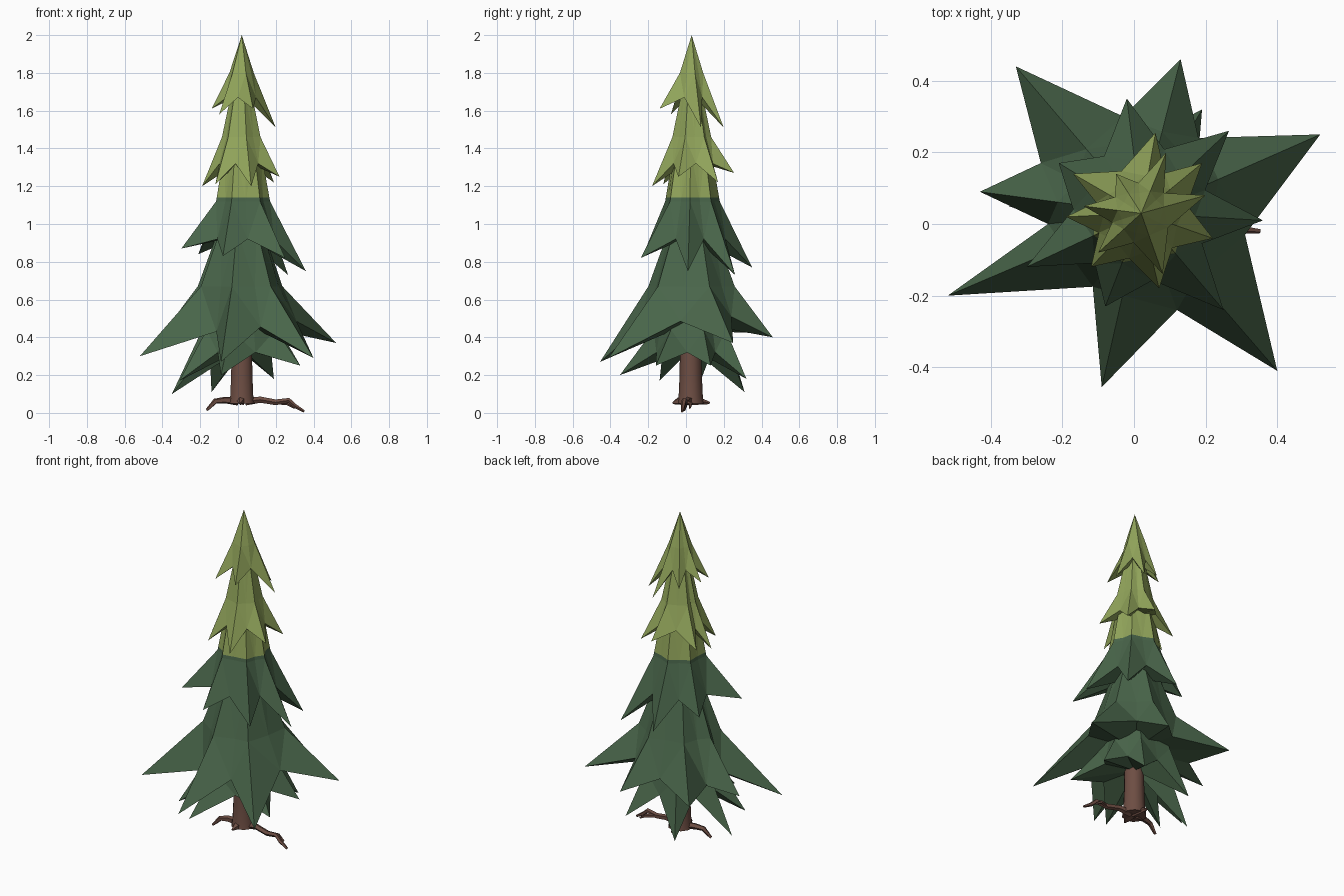
import bpy, bmesh, math
from mathutils import Vector

if "Cube" in bpy.data.objects:
    bpy.data.objects.remove(bpy.data.objects["Cube"])

CX, CY = 0.02, 0.03          # tree axis
SPLIT = 1.14                 # height where dark needles become light


def material(name, rgb):
    m = bpy.data.materials.new(name)
    m.diffuse_color = (*rgb, 1)
    m.use_nodes = True
    m.node_tree.nodes["Principled BSDF"].inputs["Base Color"].default_value = m.diffuse_color
    return m


LIGHT = material("light green", (0.285, 0.375, 0.104))
DARK = material("dark green", (0.066, 0.130, 0.068))
BROWN = material("bark brown", (0.153, 0.075, 0.056))


def finish(bm, name, mats):
    bmesh.ops.remove_doubles(bm, verts=bm.verts, dist=0.0005)
    bmesh.ops.recalc_face_normals(bm, faces=bm.faces)
    me = bpy.data.meshes.new(name)
    bm.to_mesh(me)
    bm.free()
    for m in mats:
        me.materials.append(m)
    ob = bpy.data.objects.new(name, me)
    bpy.context.collection.objects.link(ob)
    return ob


def heading(p):
    return math.atan2(p[1] - CY, p[0] - CX)


def skirt(name, top, mid, valley, tips, notches=()):
    """Star shaped branch skirt; top, mid and valley are (radius, height).
    notches optionally places the points between the tips one by one."""
    bm = bmesh.new()

    def ring_vert(a, r, z):
        return bm.verts.new((CX + r * math.cos(a), CY + r * math.sin(a), z))

    tips = sorted(tips, key=heading)
    angles = [heading(t) for t in tips]
    upper, middle, outer = [], [], []
    n = len(tips)
    for i in range(n):
        a, b = angles[i], angles[(i + 1) % n]
        if b < a:
            b += 2 * math.pi
        h, low = (a + b) / 2, None
        for p in notches:
            for turn in (0, 2 * math.pi):
                if a < heading(p) + turn < b:
                    h, low = heading(p) + turn, p
        upper += [ring_vert(a, top[0], top[1]), ring_vert(h, top[0] * 0.9, top[1])]
        middle += [ring_vert(a, *mid), ring_vert(h, mid[0] * 0.85, mid[1])]
        outer += [bm.verts.new(tips[i]), bm.verts.new(low) if low else ring_vert(h, *valley)]
    crown = bm.verts.new((CX, CY, top[1] + 0.001))
    under = bm.verts.new((CX, CY, valley[1] + 0.02))
    for i in range(2 * n):
        j = (i + 1) % (2 * n)
        t, v = (i, j) if i % 2 == 0 else (j, i)     # tip side, valley side
        bm.faces.new((upper[t], middle[t], middle[v]))
        bm.faces.new((upper[t], middle[v], upper[v]))
        bm.faces.new((middle[t], outer[t], outer[v]))
        bm.faces.new((middle[t], outer[v], middle[v]))
        bm.faces.new((under, outer[v], outer[t]))
        if top[0] > 0.001:
            bm.faces.new((crown, upper[i], upper[j]))
    # straight colour change at one height
    bmesh.ops.bisect_plane(bm, geom=bm.verts[:] + bm.edges[:] + bm.faces[:],
                           plane_co=(0, 0, SPLIT), plane_no=(0, 0, 1))
    for f in bm.faces:
        f.material_index = 0 if f.calc_center_median().z > SPLIT else 1
    return finish(bm, name, [LIGHT, DARK])


# Branch skirts, top to bottom
skirt("top_branches", (0.0, 2.0), (0.066, 1.8), (0.085, 1.67),
      [(-0.10, -0.08, 1.58), (0.08, -0.14, 1.61), (0.20, 0.08, 1.51),
       (0.09, 0.20, 1.51), (-0.05, 0.14, 1.58), (-0.14, 0.05, 1.61)])
skirt("upper_branches", (0.05, 1.72), (0.105, 1.46), (0.13, 1.32),
      [(0.06, 0.255, 1.27), (0.19, 0.17, 1.22), (0.22, -0.04, 1.25),
       (0.07, -0.18, 1.20), (-0.12, -0.12, 1.21), (-0.19, 0.02, 1.20),
       (-0.17, 0.14, 1.23)])
skirt("middle_branches", (0.10, 1.40), (0.15, 1.12), (0.19, 0.92),
      [(0.36, 0.01, 0.75), (0.265, 0.26, 0.73), (-0.02, 0.35, 0.77),
       (-0.21, 0.17, 0.84), (-0.30, -0.12, 0.87), (-0.08, -0.23, 0.83),
       (0.25, -0.24, 0.82)])
skirt("wide_branches", (0.12, 0.98), (0.235, 0.67), (0.28, 0.46),
      [(0.52, 0.25, 0.37), (0.13, 0.46, 0.40), (-0.33, 0.44, 0.42),
       (-0.43, 0.09, 0.38), (-0.52, -0.20, 0.30), (-0.09, -0.455, 0.27),
       (0.40, -0.41, 0.29)],
      [(0.12, -0.24, 0.455), (0.31, -0.03, 0.485), (0.18, 0.24, 0.51),
       (-0.03, 0.30, 0.46), (-0.26, 0.17, 0.43), (-0.24, 0.0, 0.45),
       (-0.115, -0.175, 0.43)])
skirt("bottom_branches", (0.14, 0.68), (0.21, 0.44), (0.20, 0.32),
      [(0.33, -0.16, 0.25), (0.33, 0.13, 0.25), (0.19, 0.32, 0.18),
       (-0.14, 0.31, 0.11), (-0.35, 0.05, 0.10), (-0.31, -0.14, 0.17),
       (-0.09, -0.35, 0.20)])


def tube(name, path, radii, sides):
    """Low-poly tapered tube along a path."""
    bm = bmesh.new()
    pts = [Vector(p) for p in path]
    rings = []
    for i, p in enumerate(pts):
        d = (pts[min(i + 1, len(pts) - 1)] - pts[max(i - 1, 0)]).normalized()
        ref = Vector((1, 0, 0)) if abs(d.z) > 0.9 else Vector((0, 0, 1))
        u = d.cross(ref).normalized()
        w = d.cross(u)
        rings.append([bm.verts.new(p + radii[i] * (
            u * math.cos(2 * math.pi * k / sides) + w * math.sin(2 * math.pi * k / sides)))
            for k in range(sides)])
    for a, b in zip(rings, rings[1:]):
        for k in range(sides):
            m = (k + 1) % sides
            bm.faces.new((a[k], a[m], b[m], b[k]))
    bm.faces.new(rings[0])
    bm.faces.new(rings[-1])
    for f in bm.faces:
        f.smooth = sides > 8 and len(f.verts) == 4
    return finish(bm, name, [BROWN])


# Trunk, slightly flared at the foot
tube("trunk", [(0.02, 0.025, 0.05), (0.02, 0.025, 0.09), (0.02, 0.025, 0.20),
               (0.02, 0.025, 0.42)], [0.070, 0.064, 0.059, 0.056], 10)

# Roots
tube("left_root", [(0, 0.02, 0.062), (-0.07, 0.01, 0.068), (-0.12, 0.0, 0.062),
                   (-0.165, -0.01, 0.015)], [0.024, 0.018, 0.015, 0.008], 5)
tube("right_root", [(0.04, 0.02, 0.06), (0.12, 0.01, 0.07), (0.20, 0.0, 0.056),
                    (0.27, -0.01, 0.066), (0.30, -0.015, 0.038), (0.35, -0.02, 0.008)],
     [0.022, 0.017, 0.016, 0.014, 0.012, 0.007], 5)
tube("right_root_fork", [(0.20, 0.0, 0.056), (0.26, 0.025, 0.05), (0.30, 0.02, 0.025)],
     [0.011, 0.010, 0.005], 5)
for side, y in (("front", -0.07), ("back", 0.125)):
    tube(side + "_root", [(0.02, 0.025, 0.07), (0.015, 0.6 * y, 0.062), (0.01, y, 0.052)],
         [0.03, 0.02, 0.006], 5)
